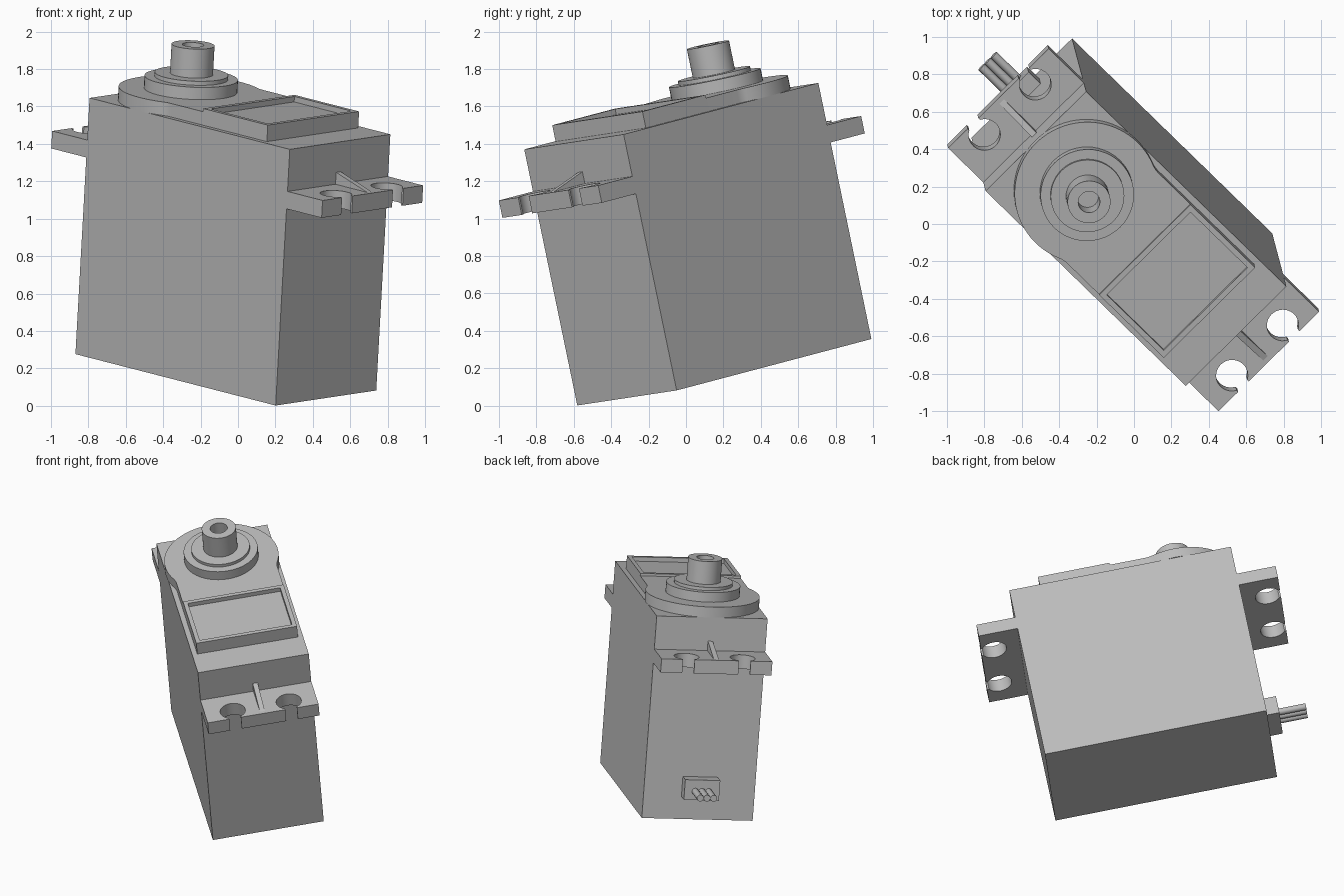
import bpy, bmesh, math
from mathutils import Matrix, Vector

cube = bpy.data.objects.get("Cube")
if cube:
    bpy.data.objects.remove(cube)

grey = bpy.data.materials.new("light grey")
grey.use_nodes = True
grey.diffuse_color = (0.5, 0.5, 0.5, 1)
grey.node_tree.nodes["Principled BSDF"].inputs["Base Color"].default_value = (0.5, 0.5, 0.5, 1)

# The whole motor leans: local x = length, y = width, z = output shaft
x_axis = Vector((0.705, -0.686, -0.181)).normalized()
y_axis = Vector((0.71, 0.696, 0.105))
y_axis = (y_axis - x_axis * y_axis.dot(x_axis)).normalized()
z_axis = x_axis.cross(y_axis)
POSE = Matrix.Translation((-0.065, 0.205, 0.179)) @ Matrix((x_axis, y_axis, z_axis)).transposed().to_4x4()


def finish(name, bm, smooth=False):
    bmesh.ops.recalc_face_normals(bm, faces=bm.faces)
    mesh = bpy.data.meshes.new(name)
    bm.to_mesh(mesh)
    bm.free()
    mesh.materials.append(grey)
    obj = bpy.data.objects.new(name, mesh)
    bpy.context.collection.objects.link(obj)
    obj.matrix_world = POSE
    if smooth:
        bpy.ops.object.select_all(action="DESELECT")
        obj.select_set(True)
        bpy.context.view_layer.objects.active = obj
        bpy.ops.object.shade_smooth_by_angle(angle=math.radians(30))
    return obj


def prism(points, direction):
    """Extrude a closed outline along a direction."""
    bm = bmesh.new()
    face = bm.faces.new([bm.verts.new(p) for p in points])
    new = bmesh.ops.extrude_face_region(bm, geom=[face])["geom"]
    moved = [g for g in new if isinstance(g, bmesh.types.BMVert)]
    bmesh.ops.translate(bm, verts=moved, vec=direction)
    return bm


def box(x0, x1, half_w, z0, z1):
    corners = [(x0, -half_w, z0), (x1, -half_w, z0), (x1, half_w, z0), (x0, half_w, z0)]
    return prism(corners, (0, 0, z1 - z0))


def arc(cx, cy, r, start, end, steps):
    return [(cx + r * math.cos(t), cy + r * math.sin(t))
            for t in (start + (end - start) * i / steps for i in range(steps + 1))]


END, HALF, TOP = 0.759, 0.38, 1.40
finish("body", box(-END, END, HALF, 0, TOP))

# Mounting ears with keyhole screw slots and a triangular rib
EAR, EAR_LOW, EAR_TOP = 1.025, 1.075, 1.17
slot = math.asin(0.04 / 0.085)
for side, label in ((1, "front"), (-1, "rear")):
    outline = [(END - 0.01, -HALF), (EAR, -HALF)]
    for y in (-0.192, 0.192):
        outline += [(EAR, y - 0.04)]
        outline += arc(0.938, y, 0.085, -slot, slot - 2 * math.pi, 28)
        outline += [(EAR, y + 0.04)]
    outline += [(EAR, HALF), (END - 0.01, HALF)]
    finish(label + "_ear", prism([(side * x, y, EAR_LOW) for x, y in outline],
                                 (0, 0, EAR_TOP - EAR_LOW)), True)
    rib = [(END - 0.01, EAR_TOP - 0.01), (1.0, EAR_TOP - 0.01), (1.0, EAR_TOP),
           (END, 1.235), (END - 0.01, 1.235)]
    finish(label + "_rib", prism([(side * x, -0.017, z) for x, z in rib], (0, 0.034, 0)))

# Gear cover: round end blending through fillets into a straight tongue
CX, R, TONGUE, FILLET = -0.38, 0.385, 0.345, 0.15
dx = math.sqrt((R + FILLET) ** 2 - (TONGUE + FILLET) ** 2)
angle = math.atan2(TONGUE + FILLET, dx)
fillet = arc(CX + dx, TONGUE + FILLET, FILLET, -math.pi / 2, angle - math.pi, 6)
cover = [(0.07, TONGUE)] + fillet + arc(CX, 0, R, angle, 2 * math.pi - angle, 56)[1:-1]
cover += [(x, -y) for x, y in reversed(fillet)] + [(0.07, -TONGUE)]
finish("gear_cover", prism([(x, y, TOP) for x, y in cover], (0, 0, 0.073)), True)

# Raised label pad with a recessed panel
bm = box(0.06, 0.55, TONGUE, TOP, 1.49)
bm.normal_update()
bmesh.ops.recalc_face_normals(bm, faces=bm.faces)
panel = max(bm.faces, key=lambda f: f.calc_center_median().z)
bmesh.ops.inset_region(bm, faces=[panel], thickness=0.041)
panel = bmesh.ops.extrude_discrete_faces(bm, faces=[panel])["faces"][0]
bmesh.ops.translate(bm, verts=panel.verts, vec=(0, 0, -0.03))
finish("label_pad", bm)

# Stepped collar and hollow output shaft, turned as one profile
profile = [(0.25, 1.46), (0.25, 1.54), (0.197, 1.54), (0.197, 1.562), (0.115, 1.562),
           (0.115, 1.72), (0.058, 1.72), (0.058, 1.58), (0, 1.58)]
bm = bmesh.new()
verts = [bm.verts.new((CX + r, 0, z)) for r, z in profile]
edges = [bm.edges.new(pair) for pair in zip(verts, verts[1:])]
bmesh.ops.spin(bm, geom=verts + edges, cent=(CX, 0, 0), axis=(0, 0, 1),
               angle=2 * math.pi, steps=48, use_merge=True)
bmesh.ops.remove_doubles(bm, verts=bm.verts, dist=0.0005)
finish("output_shaft", bm, True)

# Cable grommet and three wires at the rear
finish("cable_grommet", box(-0.85, -END + 0.01, 0.12, 0.155, 0.295))
for i, label in enumerate(("right", "middle", "left")):
    ring = arc((i - 1) * 0.046, 0.215, 0.023, 0, 2 * math.pi, 16)[:-1]
    finish(label + "_wire", prism([(-1.035, y, z) for y, z in ring], (0.2, 0, 0)), True)
